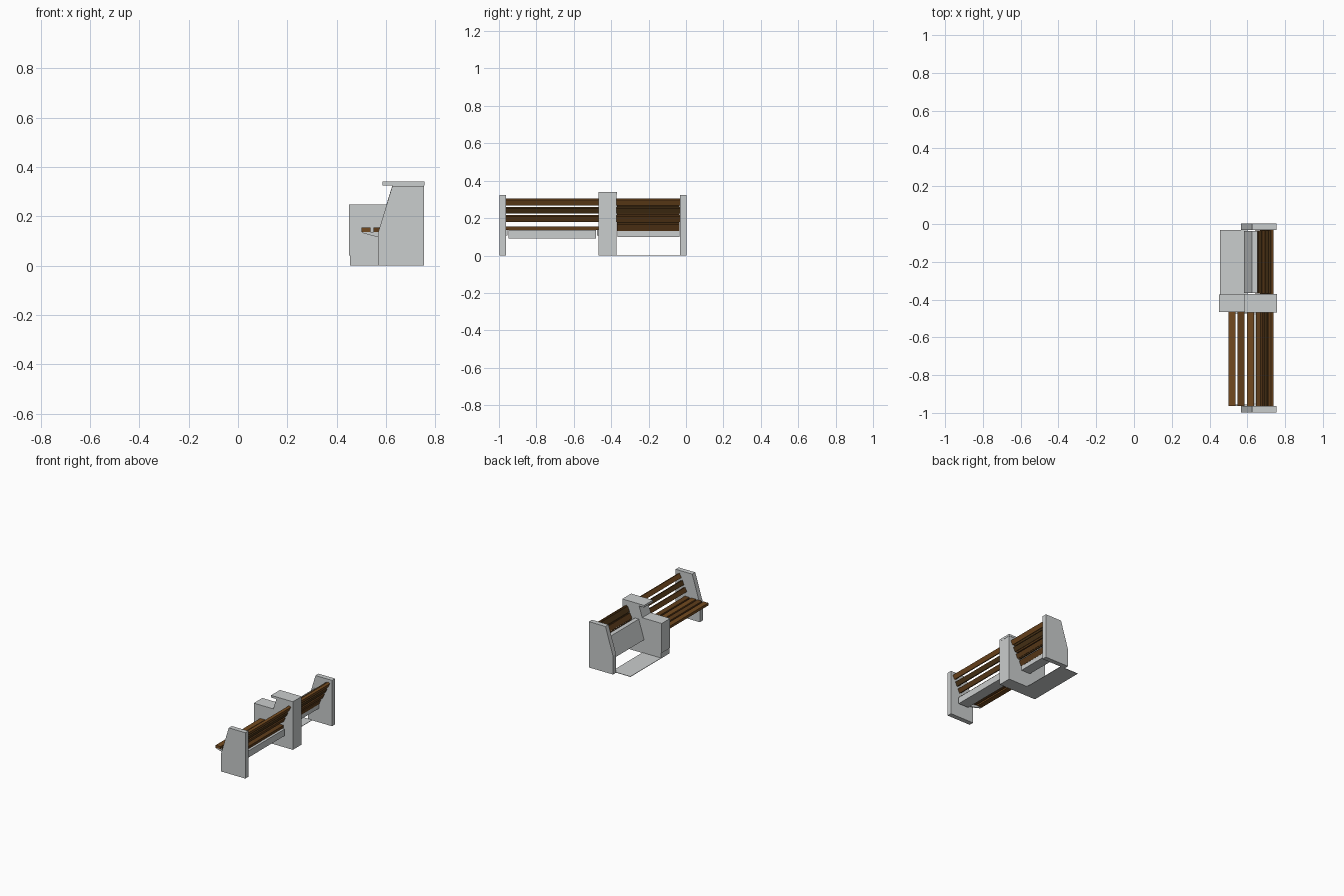
import bpy, math, random
from mathutils import Matrix, Vector

if "Cube" in bpy.data.objects:
    bpy.data.objects.remove(bpy.data.objects["Cube"])

random.seed(4)


def material(name, rgb):
    m = bpy.data.materials.new(name)
    m.diffuse_color = (*rgb, 1)
    m.use_nodes = True
    m.node_tree.nodes["Principled BSDF"].inputs["Base Color"].default_value = m.diffuse_color
    return m


CONCRETE = material("pale concrete", (0.59, 0.61, 0.61))
WOODS = [material("warm brown wood", (0.17, 0.068, 0.014)),
         material("mid brown wood", (0.115, 0.047, 0.011)),
         material("dark brown wood", (0.075, 0.036, 0.009))]


def extrude(name, profile, y0, y1, mats):
    """Extrude an x/z profile along y."""
    n = len(profile)
    verts = [(x, y, z) for y in (y0, y1) for x, z in profile]
    faces = [tuple(range(n)), tuple(range(2 * n - 1, n - 1, -1))]
    faces += [(i, i + n, (i + 1) % n + n, (i + 1) % n) for i in range(n)]
    me = bpy.data.meshes.new(name)
    me.from_pydata(verts, [], faces)
    me.validate()
    import bmesh
    bm = bmesh.new()
    bm.from_mesh(me)
    bmesh.ops.recalc_face_normals(bm, faces=bm.faces)
    bm.to_mesh(me)
    bm.free()
    for m in mats:
        me.materials.append(m)
    ob = bpy.data.objects.new(name, me)
    bpy.context.collection.objects.link(ob)
    return ob


def box(name, x0, x1, y0, y1, z0, z1, mats):
    return extrude(name, [(x0, z0), (x1, z0), (x1, z1), (x0, z1)], y0, y1, mats)


def slat(name, cx, cz, width, thick, angle, y0, y1, wood):
    """Board of given width, tilted by angle from horizontal in the x/z plane."""
    c, s = math.cos(angle), math.sin(angle)
    pts = [(-width / 2, -thick / 2), (width / 2, -thick / 2),
           (width / 2, thick / 2), (-width / 2, thick / 2)]
    return extrude(name, [(cx + c * u - s * v, cz + s * u + c * v) for u, v in pts],
                   y0, y1, [wood])


# Concrete end panels with sloped front edge
panel = [(0.567, 0), (0.755, 0), (0.755, 0.323), (0.626, 0.323), (0.567, 0.13)]
extrude("end_panel_near", panel, -0.997, -0.963, [CONCRETE])
extrude("end_panel_far", panel, -0.031, 0.003, [CONCRETE])

# Central pier with low front block and overhanging cap
pier = [(0.455, 0), (0.755, 0), (0.755, 0.325), (0.626, 0.325), (0.602, 0.248),
        (0.45, 0.248), (0.45, 0.04), (0.455, 0.04)]
extrude("center_pier", pier, -0.467, -0.372, [CONCRETE])
box("pier_cap", 0.586, 0.756, -0.469, -0.37, 0.325, 0.34, [CONCRETE])

# Thin footing plate in front of the folded seat
box("footing_plate", 0.455, 0.60, -0.372, -0.031, 0.0, 0.003, [CONCRETE])

# Support beams
box("seat_beam", 0.62, 0.70, -0.95, -0.48, 0.09, 0.137, [CONCRETE])
extrude("folded_seat_beam", [(0.582, 0.10), (0.655, 0.10), (0.655, 0.235), (0.624, 0.235)],
        -0.365, -0.036, [CONCRETE])

# Tapered brackets under the open seat
for i, y in enumerate((-0.963, -0.475)):
    extrude(f"seat_bracket_{i}", [(0.505, 0.132), (0.567, 0.115), (0.66, 0.108),
                                  (0.66, 0.137), (0.505, 0.137)], y, y + 0.008, [CONCRETE])

# Open seat slats
for i in range(4):
    x = 0.5 + 0.0485 * i
    box(f"seat_slat_{i}", x, x + 0.037, -0.963, -0.467, 0.136, 0.154, [WOODS[i % 2]])

# Leaning backrest slats for both benches
LEAN = math.radians(64)
for b, (y0, y1) in enumerate(((-0.963, -0.467), (-0.372, -0.031))):
    for i in range(3):
        slat(f"back_slat_{b}_{i}", 0.682 + 0.0215 * i, 0.198 + 0.044 * i,
             0.032, 0.017, LEAN, y0, y1, WOODS[(i + 1) % 3])

# Folded-up seat slats, lying against the second backrest
for i in range(4):
    slat(f"folded_slat_{i}", 0.657 + 0.0185 * i, 0.152 + 0.043 * i,
         0.038, 0.017, math.radians(66), -0.368, -0.035, WOODS[i % 2 + 1])
